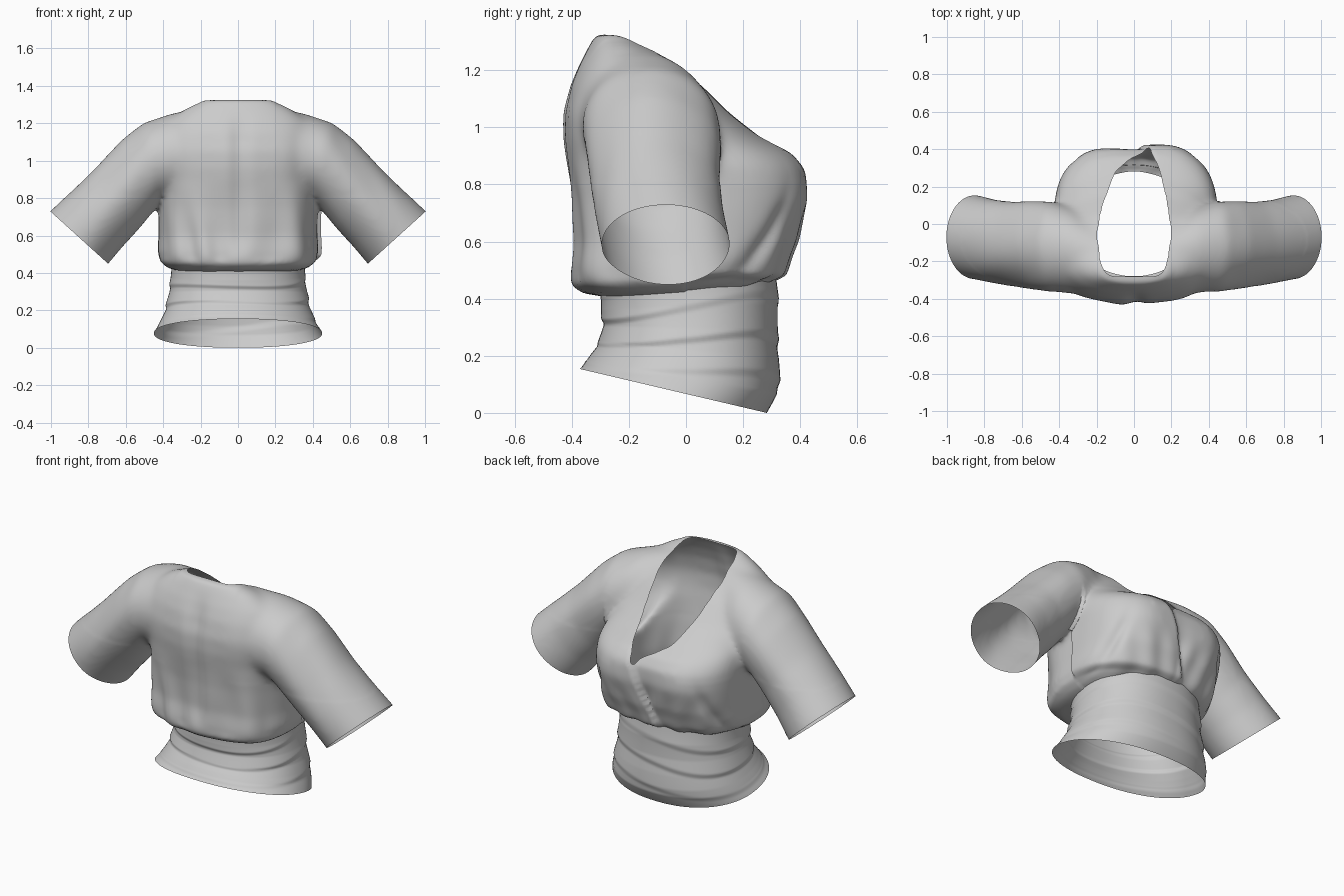
import bpy, bmesh, math
from mathutils import Vector

if "Cube" in bpy.data.objects:
    bpy.data.objects.remove(bpy.data.objects["Cube"])

cloth = bpy.data.materials.new("light_grey_cloth")
cloth.diffuse_color = (0.6, 0.6, 0.6, 1)
cloth.use_nodes = True
cloth.node_tree.nodes["Principled BSDF"].inputs["Base Color"].default_value = cloth.diffuse_color


def lerp_table(table, t):
    """Linear look-up in rows of (key, value, value...)."""
    if t <= table[0][0]:
        return table[0][1:]
    for a, b in zip(table, table[1:]):
        if t <= b[0]:
            f = (t - a[0]) / (b[0] - a[0])
            return tuple(p + (q - p) * f for p, q in zip(a[1:], b[1:]))
    return table[-1][1:]


def oval(hw, back, front, n, count):
    """Rounded-box outline in the xy plane."""
    mid, d = (back + front) / 2, (front - back) / 2
    for i in range(count):
        a = 2 * math.pi * i / count
        c, s = math.cos(a), math.sin(a)
        yield (a, math.copysign(abs(c) ** (2 / n), c) * hw,
               mid + math.copysign(abs(s) ** (2 / n), s) * d)


def loft(bm, rings, caps):
    rows = [[bm.verts.new(p) for p in r] for r in rings]
    n = len(rows[0])
    for a, b in zip(rows, rows[1:]):
        for i in range(n):
            bm.faces.new((a[i], a[(i + 1) % n], b[(i + 1) % n], b[i]))
    if caps:
        bm.faces.new(rows[0][::-1])
        bm.faces.new(rows[-1])


def finish(bm, name):
    bmesh.ops.recalc_face_normals(bm, faces=bm.faces)
    me = bpy.data.meshes.new(name)
    bm.to_mesh(me)
    bm.free()
    me.materials.append(cloth)
    ob = bpy.data.objects.new(name, me)
    bpy.context.collection.objects.link(ob)
    bpy.ops.object.select_all(action='DESELECT')
    ob.select_set(True)
    bpy.context.view_layer.objects.active = ob
    return ob


def step(a, b, x):
    t = min(1, max(0, (x - a) / (b - a)))
    return t * t * (3 - 2 * t)


def bump(x, centre, width):
    return math.exp(-((x - centre) / width) ** 2)


# --- Blouse volume: bloused body (z, half width, back, front, squareness)
BODY = [(.41, .31, -.26, .28, 2.4), (.43, .38, -.36, .32, 2.6), (.46, .42, -.40, .335, 2.8),
        (.52, .43, -.40, .35, 2.9), (.60, .425, -.39, .375, 3), (.75, .425, -.40, .405, 3),
        (.84, .43, -.412, .40, 2.9), (.90, .43, -.422, .36, 2.7), (.96, .435, -.43, .27, 2.6),
        (1.05, .44, -.43, .16, 2.5), (1.15, .42, -.405, .065, 2.4), (1.22, .37, -.375, -.02, 2.3),
        (1.285, .27, -.34, -.13, 2.2), (1.325, .18, -.315, -.2, 2.2)]
bm = bmesh.new()
loft(bm, [[(x, y, z + (.13 if y > 0 else .03) * y * (1 - step(.42, .7, z)))
           for _, x, y in oval(hw, b, f, n, 64)] for z, hw, b, f, n in BODY], True)

# --- Sleeve volumes (centre, tilt, in-plane radius, depth radius)
SLEEVE = [((.10, -.2, 1.10), 85, .2, .15), ((.325, -.14, 1.03), 83, .225, .225),
          ((.445, -.122, 1.0), 75, .212, .243), ((.535, -.113, .92), 65, .206, .236),
          ((.645, -.105, .80), 53, .198, .225), ((.75, -.09, .695), 46, .2, .223),
          ((.85, -.07, .59), 42, .208, .225), ((.93, -.06, .50), 42, .208, .225)]
for side in (1, -1):
    rings = []
    for (cx, cy, cz), tilt, r, ry in SLEEVE:
        t = math.radians(tilt)
        ring = []
        for i in range(48):
            a = 2 * math.pi * i / 48
            u = math.cos(a) * r
            ring.append((side * (cx + u * math.cos(t)), cy + math.sin(a) * ry,
                         cz + u * math.sin(t)))
        rings.append(ring)
    loft(bm, rings, True)
blouse = finish(bm, "blouse")
mod = blouse.modifiers.new("fuse", 'REMESH')
mod.mode = 'VOXEL'
mod.voxel_size = .012
bpy.ops.object.modifier_apply(modifier=mod.name)

bm = bmesh.new()
bm.from_mesh(blouse.data)
for k in range(26):
    group = bm.verts if k < 10 else [v for v in bm.verts if v.co.z > .8 and abs(v.co.x) > .2]
    bmesh.ops.smooth_vert(bm, verts=list(group), factor=.5,
                          use_axis_x=True, use_axis_y=True, use_axis_z=True)

# --- Folds: gathered back, bust, overlapping front panel, sleeve drapes
bm.normal_update()
moves = []
for v in bm.verts:
    x, y, z = v.co
    n = v.normal
    d = 0
    body = 1 - step(.36, .46, abs(x))
    if n.y < -.1 or (y < 0 and z < .5):
        low = (1 - step(.5, .9, z)) * step(.4, .5, z)
        d += body * low * (.010 * math.sin(x * 30 + 1.5 * math.sin(x * 9 + z * 4)))
        d -= .018 * bump(x, .01, .05) * step(.42, .6, z) * (1 - step(1.1, 1.3, z))
        d += .005 * body * math.sin(x * 20 + z * 2) * step(.5, .8, z) * (1 - step(1.0, 1.25, z))
    elif y > 0 and abs(x) < .46:
        edge = -.05 + (z - .5) * .36
        d += .02 * step(edge - .022, edge + .022, x) * step(.46, .5, z) * (1 - step(.85, 1, z))
        d += .012 * bump(abs(x), .22, .1) * bump(z, .77, .12)
        d -= .015 * bump(x, 0, .06) * bump(z, .62, .15) * (x < edge)
        d += .004 * math.sin(abs(x) * 45 - z * 12) * body * (1 - step(.6, .75, z))
        d -= .02 * bump(abs(x) - .36 + (z - .6) * .25, 0, .025) * bump(z, .6, .13)
    if abs(x) > .42:
        a = math.atan2(y + .1, z - 1.5 + abs(x))
        d += .004 * math.sin(4 * a + abs(x) * 4) * step(.45, .6, abs(x)) * (1 - step(.7, .9, abs(x)))
    moves.append((v, n * d))
for v, m in moves:
    v.co += m

# --- Open cuffs, hem and neckline
for side in (1, -1):
    bmesh.ops.bisect_plane(bm, geom=bm.verts[:] + bm.edges[:] + bm.faces[:],
                           plane_co=(side * .85, 0, .59), plane_no=(side * .67, 0, -.74),
                           clear_outer=True)
NECK = [(-.287, -.10, .10), (-.27, -.15, .15), (-.2, -.18, .178), (-.05, -.2, .2),
        (.1, -.17, .18), (.28, -.1, .14), (.35, -.02, .11), (.385, .06, .085)]
doomed = []
for f in bm.faces:
    c = f.calc_center_median()
    left, right = lerp_table(NECK, c.y)
    neck = c.z > .83 and -.287 < c.y < .41 and left < c.x < right
    hem = c.z < .5 and f.normal.z < -.5 and (c.x / .34) ** 2 + (c.y / .28) ** 2 < 1
    if neck or hem:
        doomed.append(f)
bmesh.ops.delete(bm, geom=doomed, context='FACES')
rim = [v for v in bm.verts if v.is_boundary and abs(v.co.x) < .45]
for _ in range(14):
    new = []
    for v in rim:
        near = [e.other_vert(v).co for e in v.link_edges if e.is_boundary]
        new.append(v.co * .5 + sum(near, Vector()) / len(near) * .5 if near else v.co.copy())
    for v, p in zip(rim, new):
        v.co = p
old = blouse.data
bpy.data.objects.remove(blouse)
bpy.data.meshes.remove(old)
finish(bm, "blouse")
bpy.ops.object.shade_smooth_by_angle(angle=math.radians(50))

# --- Wound waist sash with tilted lower edge and slanting folds
SASH = [(0, .355, -.30, .315), (.2, .36, -.298, .325), (.4, .37, -.292, .32), (.6, .385, -.305, .327),
        (.75, .405, -.33, .328), (.85, .42, -.345, .32), (1, .45, -.372, .283)]
bm = bmesh.new()
rings = []
for k in range(61):
    t = k / 60
    hw, b, f = lerp_table(SASH, t)
    ring = []
    for a, x, y in oval(hw, b, f, 2.2, 96):
        p = (3.4 * t + .3 * math.sin(a + .6) + .15 * math.sin(2 * a)) % 1
        r = 1 + .034 * (p - .45 if p < .8 else (1 - p) / .2 * .8 - .45) * math.sin(math.pi * t)
        x, y = x * r, y * r
        z = (.45 + .11 * y) * (1 - t) + (.0665 - .235 * y) * t
        ring.append((x, y, z))
    rings.append(ring)
loft(bm, rings, False)
finish(bm, "waist_sash")
bpy.ops.object.shade_smooth_by_angle(angle=math.radians(50))
